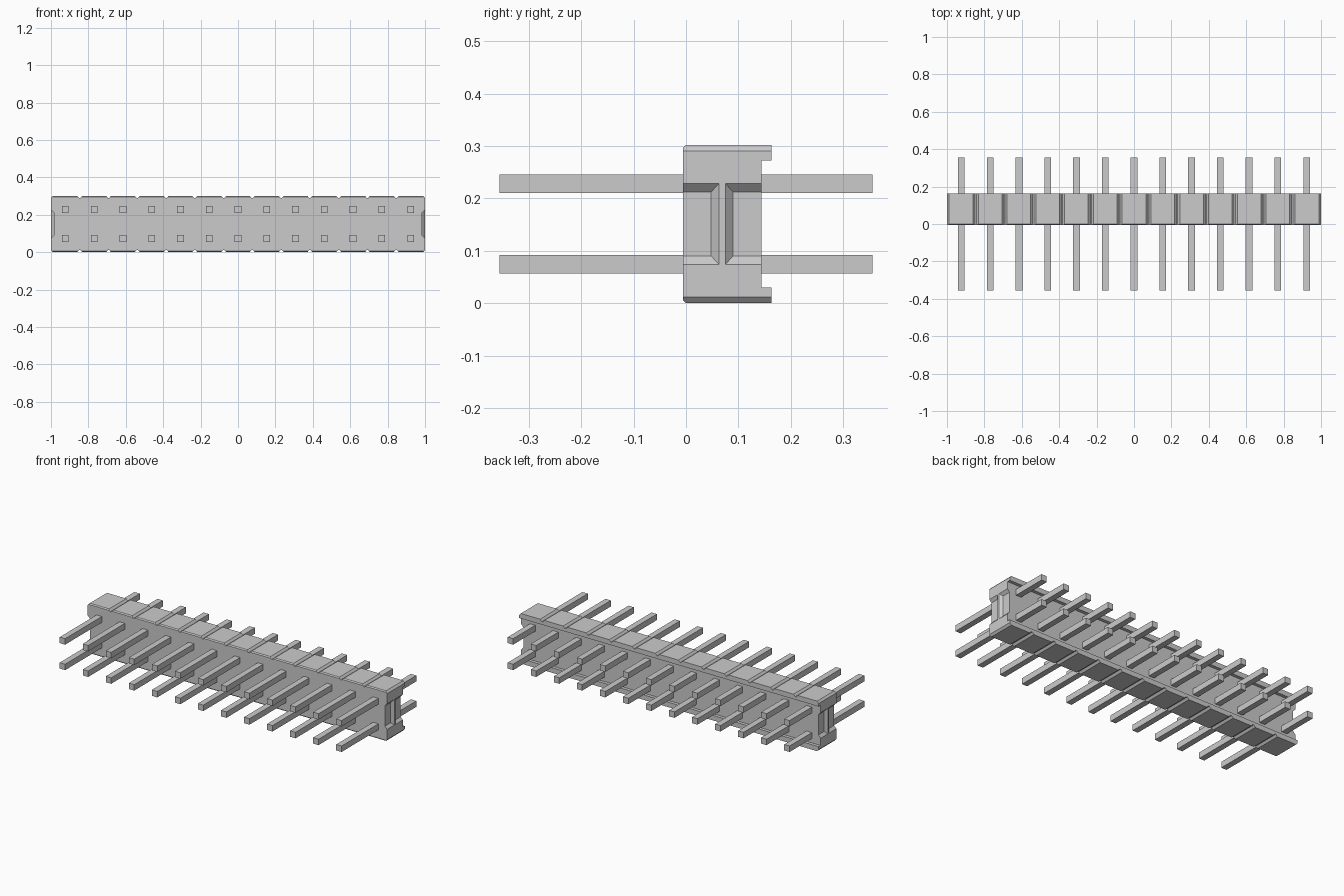
import bpy, bmesh
from mathutils import Vector

if "Cube" in bpy.data.objects:
    bpy.data.objects.remove(bpy.data.objects["Cube"], do_unlink=True)

COUNT = 13
PITCH = 2.0 / COUNT
TOP, MID = 0.302, 0.151
FRONT, BACK, LIP = -0.006, 0.144, 0.163

grey = bpy.data.materials.new("plain grey")
grey.use_nodes = True
grey.diffuse_color = (0.6, 0.6, 0.6, 1)
grey.node_tree.nodes["Principled BSDF"].inputs["Base Color"].default_value = (0.6, 0.6, 0.6, 1)


def add_object(name, bm):
    bmesh.ops.recalc_face_normals(bm, faces=bm.faces[:])
    mesh = bpy.data.meshes.new(name)
    bm.to_mesh(mesh)
    bm.free()
    mesh.materials.append(grey)
    ob = bpy.data.objects.new(name, mesh)
    bpy.context.collection.objects.link(ob)
    return ob


def loft(bm, a, b):
    """Closed solid between two matching outlines."""
    va = [bm.verts.new(p) for p in a]
    vb = [bm.verts.new(p) for p in b]
    bm.faces.new(va)
    bm.faces.new(vb[::-1])
    for i in range(len(va)):
        j = (i + 1) % len(va)
        bm.faces.new((va[i], vb[i], vb[j], va[j]))


def box(bm, x0, x1, y0, y1, z0, z1):
    ring = [(x0, z0), (x1, z0), (x1, z1), (x0, z1)]
    loft(bm, [(x, y0, z) for x, z in ring], [(x, y1, z) for x, z in ring])


# Housing outline: a row of cells with shallow bevelled notches between them
upper = [(-1.0, TOP - 0.012)]
for i in range(COUNT):
    left, right = -1 + i * PITCH, -1 + (i + 1) * PITCH
    if i:
        upper.append((left + 0.003, TOP - 0.012))
    upper += [(left + (0.014 if i else 0.011), TOP),
              (right - (0.014 if i < COUNT - 1 else 0.011), TOP)]
    if i < COUNT - 1:
        upper.append((right - 0.003, TOP - 0.012))
upper.append((1.0, TOP - 0.012))
outline = upper + [(x, TOP - z) for x, z in reversed(upper)]

bm = bmesh.new()
loft(bm, [(x, FRONT, z) for x, z in outline], [(x, LIP, z) for x, z in outline])
bmesh.ops.recalc_face_normals(bm, faces=bm.faces[:])

# Chamfer along the upper and lower front edges
for z, side in ((TOP, 1), (0, -1)):
    cut = bmesh.ops.bisect_plane(
        bm, geom=bm.verts[:] + bm.edges[:] + bm.faces[:], dist=1e-6,
        plane_co=Vector((0, FRONT + 0.006, z)), plane_no=Vector((0, -1, side)),
        clear_outer=True)
    bmesh.ops.holes_fill(bm, edges=[e for e in bm.edges if e.is_boundary], sides=0)
housing = add_object("housing", bm)

# Cutters: the channel between the back lips and two recesses at each end
cutters = []
bm = bmesh.new()
box(bm, -1.1, 1.1, BACK, 0.25, 0.030, 0.272)
cutters.append(add_object("channel_cutter", bm))


def recess_ring(x, y_open, y_inner, half):
    return [(x, y_open, MID - half), (x, y_inner, MID - half),
            (x, y_inner, MID + half), (x, y_open, MID + half)]


WEB = 0.069
for side in (-1, 1):
    for depth in (-1, 1):
        bm = bmesh.new()
        loft(bm,
             recess_ring(side * 0.985, WEB + depth * 0.2, WEB + depth * 0.021, 0.061),
             recess_ring(side * 1.003, WEB + depth * 0.2, WEB + depth * 0.003, 0.0805))
        cutters.append(add_object("recess_cutter", bm))

for cutter in cutters:
    cutter.hide_render = True
    mod = housing.modifiers.new("cut", 'BOOLEAN')
    mod.operation = 'DIFFERENCE'
    mod.solver = 'EXACT'
    mod.object = cutter

# Bake the cuts and drop the cutters
evaluated = housing.evaluated_get(bpy.context.evaluated_depsgraph_get())
baked = bpy.data.meshes.new_from_object(evaluated)
housing.modifiers.clear()
housing.data = baked
housing.data.materials.clear()
housing.data.materials.append(grey)
for cutter in cutters:
    bpy.data.objects.remove(cutter, do_unlink=True)

# Two rows of square pins through the housing
bm = bmesh.new()
box(bm, -0.018, 0.018, -0.356, 0.356, -0.018, 0.018)
first = add_object("pin", bm)
for row, z in (("lower", MID - PITCH / 2), ("upper", MID + PITCH / 2)):
    for i in range(COUNT):
        pin = bpy.data.objects.new(f"{row}_pin_{i + 1}", first.data)
        pin.location = (-1 + (i + 0.5) * PITCH, 0, z)
        bpy.context.collection.objects.link(pin)
bpy.data.objects.remove(first, do_unlink=True)
